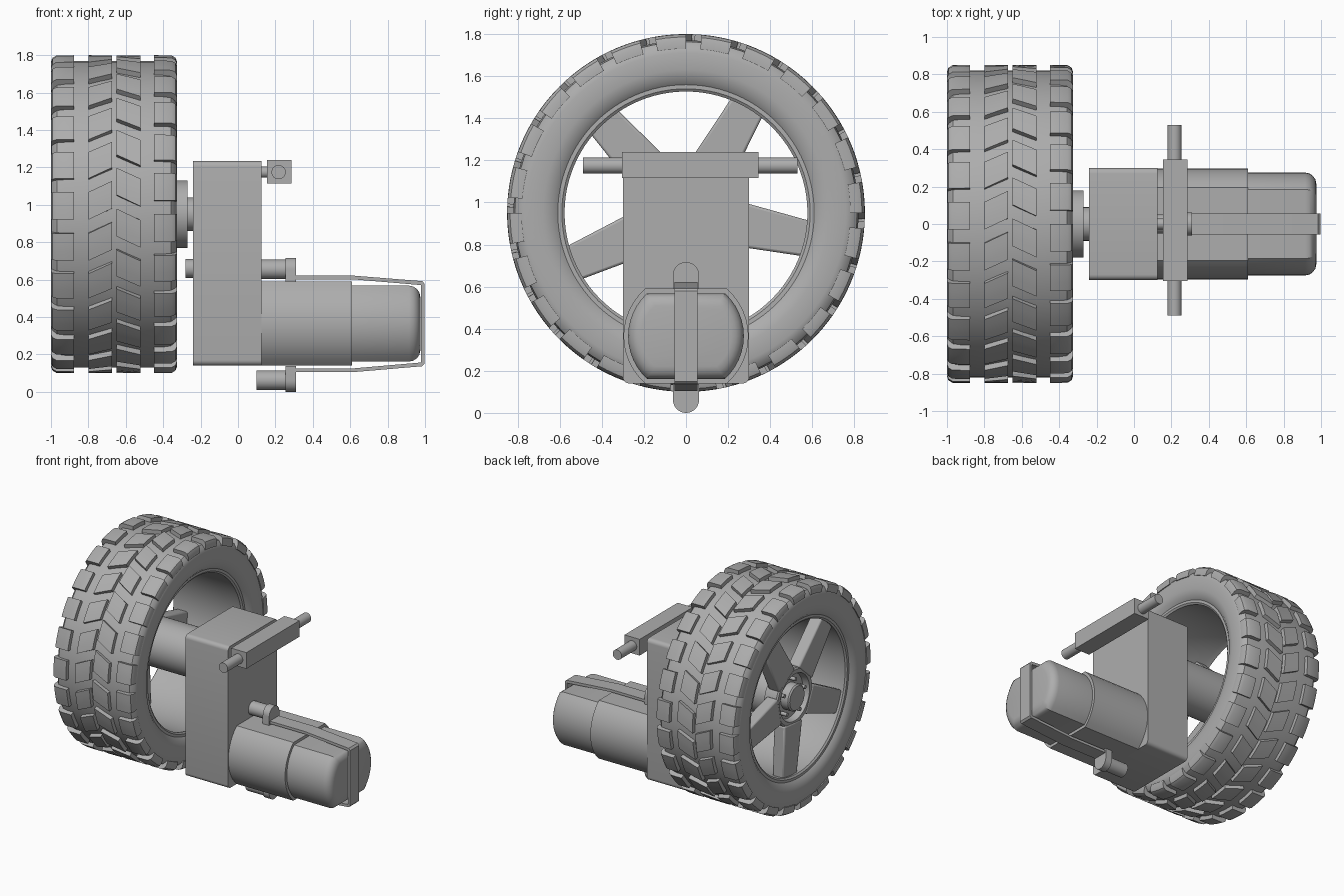
import bpy, bmesh, math
from mathutils import Vector

if "Cube" in bpy.data.objects:
    bpy.data.objects.remove(bpy.data.objects["Cube"])

AXLE_Z = 0.95
MID_X = -0.663          # middle plane of the wheel
grey = bpy.data.materials.new("grey")
grey.diffuse_color = (0.42, 0.42, 0.42, 1)
grey.use_nodes = True
grey.node_tree.nodes["Principled BSDF"].inputs["Base Color"].default_value = grey.diffuse_color


def finish(name, bm, bevel=0, segments=3, smooth=True):
    bmesh.ops.recalc_face_normals(bm, faces=bm.faces)
    me = bpy.data.meshes.new(name)
    bm.to_mesh(me)
    bm.free()
    me.materials.append(grey)
    ob = bpy.data.objects.new(name, me)
    bpy.context.collection.objects.link(ob)
    if bevel:
        m = ob.modifiers.new("bevel", 'BEVEL')
        m.width, m.segments, m.limit_method = bevel, segments, 'ANGLE'
        m.angle_limit = math.radians(40)
    if smooth:
        bpy.ops.object.select_all(action='DESELECT')
        ob.select_set(True)
        bpy.context.view_layer.objects.active = ob
        bpy.ops.object.shade_smooth_by_angle(angle=math.radians(35))
    return ob


def bridge(bm, a, b, caps=True):
    n = len(a)
    for i in range(n):
        bm.faces.new((a[i], a[(i + 1) % n], b[(i + 1) % n], b[i]))
    if caps:
        bm.faces.new(a)
        bm.faces.new(b)


def prism(name, outline, axis, lo, hi, bevel=0, segments=3):
    """Extrude a 2D outline along x (outline is y,z) or y (outline is x,z)."""
    bm = bmesh.new()
    put = (lambda p, t: (t, p[0], p[1])) if axis == 'x' else (lambda p, t: (p[0], t, p[1]))
    bridge(bm, [bm.verts.new(put(p, lo)) for p in outline],
           [bm.verts.new(put(p, hi)) for p in outline])
    return finish(name, bm, bevel, segments)


def circle(cx, cz, r, n=32):
    return [(cx + r * math.cos(2 * math.pi * i / n), cz + r * math.sin(2 * math.pi * i / n))
            for i in range(n)]


def rect(a0, a1, b0, b1):
    return [(a0, b0), (a1, b0), (a1, b1), (a0, b1)]


def rounded_rect(a0, a1, b0, b1, r, n=5):
    pts = []
    for k, (a, b) in enumerate([(a1 - r, b1 - r), (a0 + r, b1 - r), (a0 + r, b0 + r), (a1 - r, b0 + r)]):
        for i in range(n + 1):
            t = math.pi / 2 * (k + i / n)
            pts.append((a + r * math.cos(t), b + r * math.sin(t)))
    return pts


def flat_circle(z, r, half):
    """Circle with its top and bottom cut flat."""
    t = math.asin(half / r)
    pts = []
    for side in (0, math.pi):
        for i in range(13):
            a = side - t + 2 * t * i / 12
            pts.append((r * math.cos(a), z + r * math.sin(a)))
    return pts


def wheel_point(x, r, a):
    return (x, -r * math.cos(a), AXLE_Z + r * math.sin(a))


def lathe(name, profile, closed, n=96):
    """Spin a profile of (x, radius) about the axle."""
    bm = bmesh.new()
    rings = []
    for x, r in profile:
        count = n if r > 0 else 1
        rings.append([bm.verts.new(wheel_point(x, r, 2 * math.pi * i / n)) for i in range(count)])
    pairs = list(zip(rings, rings[1:])) + ([(rings[-1], rings[0])] if closed else [])
    for a, b in pairs:
        for i in range(n):
            j = (i + 1) % n
            if len(a) == 1:
                bm.faces.new((a[0], b[i], b[j]))
            elif len(b) == 1:
                bm.faces.new((a[i], a[j], b[0]))
            else:
                bm.faces.new((a[i], a[j], b[j], b[i]))
    return finish(name, bm)


def tread(name, section, start, slope=0, count=24, length=math.radians(10)):
    """Ring of raised blocks, each one a section swept a short way round the tyre."""
    bm = bmesh.new()
    for k in range(count):
        mid = start + 2 * math.pi * k / count
        slices = []
        for s in range(4):
            a = mid + length * (s / 3 - 0.5)
            slices.append([bm.verts.new(wheel_point(x, r, a + slope * (x - section[0][0])))
                           for x, r in section])
        for s in range(3):
            bridge(bm, slices[s], slices[s + 1], caps=False)
        bm.faces.new(slices[0])
        bm.faces.new(slices[3])
    return finish(name, bm)


def mirror(profile):
    return [(2 * MID_X - x, r) for x, r in reversed(profile)]


# Tyre body
half = [(-0.40, 0.60), (-0.362, 0.607), (-0.338, 0.635), (-0.328, 0.68), (-0.328, 0.76),
        (-0.336, 0.79), (-0.358, 0.813), (-0.40, 0.82)]
lathe("tyre", half + mirror(half), True)

# Tread blocks: rounded shoulders and two slanted middle rows
shoulder = [(-0.45, 0.80), (-0.345, 0.78), (-0.326, 0.78), (-0.326, 0.815),
            (-0.334, 0.836), (-0.355, 0.849), (-0.45, 0.85)]
tread("inner_shoulder_tread", shoulder, math.radians(10))
tread("outer_shoulder_tread", mirror(shoulder), math.radians(3))
tread("outer_middle_tread", rect(-0.80, -0.675, 0.80, 0.85), math.radians(3), 0.56)
tread("inner_middle_tread", rect(-0.65, -0.52, 0.80, 0.85), math.radians(12), -0.56)

# Rim barrel with raised lips
lip = [(-0.41, 0.587), (-0.37, 0.577), (-0.36, 0.59), (-0.36, 0.612), (-0.41, 0.612)]
lathe("rim", lip + mirror(lip), True)

# Hub with recessed outer face, centre cap and drum
lathe("hub", [(-0.27, 0), (-0.27, 0.18), (-0.82, 0.18), (-0.82, 0.22), (-0.92, 0.22), (-0.93, 0.21),
              (-0.93, 0.18), (-0.88, 0.17), (-0.88, 0.10), (-0.94, 0.10), (-0.95, 0.09), (-0.95, 0)], False)
lathe("axle", [(-0.28, 0), (-0.28, 0.09), (-0.22, 0.09), (-0.22, 0)], False, 48)

# Five spokes and wheel studs
for k in range(5):
    a = math.radians(60 + 72 * k)
    d, s = Vector((math.cos(a), math.sin(a))), Vector((-math.sin(a), math.cos(a)))
    c = Vector((0, AXLE_Z))
    outline = [c + d * u + s * v for u, v in
               [(0.19, -0.11), (0.592, -0.085), (0.598, 0), (0.592, 0.085), (0.19, 0.11)]]
    prism("spoke", outline, 'x', -0.935, -0.84, 0.012, 2)
    b = a + math.radians(36)
    prism("wheel_stud", circle(0.135 * math.cos(b), AXLE_Z + 0.135 * math.sin(b), 0.014, 12),
          'x', -0.93, -0.87)

# Gearbox and its small locating pin
prism("gearbox", rounded_rect(-0.30, 0.30, 0.14, 1.235, 0.03), 'x', -0.24, 0.125)
prism("locating_pin", circle(0, 0.66, 0.05), 'x', -0.28, -0.22)

# Motor body and rounded end cap
prism("motor_body", flat_circle(0.365, 0.297, 0.225), 'x', 0.12, 0.61)
bm = bmesh.new()
rings = []
for x, inset in [(0.60, 0), (0.915, 0), (0.938, 0.005), (0.957, 0.018), (0.97, 0.037), (0.975, 0.06)]:
    sy, sz = (0.275 - inset) / 0.275, (0.203 - inset) / 0.203
    rings.append([bm.verts.new((x, y * sy, 0.365 + z * sz))
                  for y, z in flat_circle(0, 0.275, 0.203)])
for a, b in zip(rings, rings[1:]):
    bridge(bm, a, b, caps=False)
bm.faces.new(rings[0])
bm.faces.new(rings[-1])
finish("motor_cap", bm)

# Retaining strap around the motor
outer = [(0.28, 0.622), (0.61, 0.622), (0.985, 0.592), (0.998, 0.578), (0.998, 0.15), (0.985, 0.137),
         (0.61, 0.105), (0.28, 0.105)]
inner = [(0.28, 0.125), (0.61, 0.125), (0.978, 0.157), (0.978, 0.571), (0.61, 0.602), (0.28, 0.602)]
prism("strap", outer + inner, 'y', -0.055, 0.055)

# Strap lugs and bolts above and below the motor
for side, z, x0 in ((1, 0.655, 0.12), (-1, 0.062, 0.10)):
    arch = [(0.062 * math.cos(math.pi * i / 16), z + side * 0.062 * math.sin(math.pi * i / 16))
            for i in range(17)]
    base = z - side * 0.075
    prism("strap_lug", arch + [(-0.062, base), (0.062, base)], 'x', 0.255, 0.31)
    prism("strap_bolt", circle(0, z, 0.052), 'x', x0, 0.30)

# Cross bar with round rod and mounting pin
prism("cross_bar", rect(0.155, 0.285, 1.115, 1.24), 'y', -0.305, 0.345)
prism("cross_rod", circle(0.217, 1.175, 0.038), 'y', -0.49, 0.53)
prism("cross_bar_pin", circle(0, 1.175, 0.03), 'x', 0.11, 0.17)
